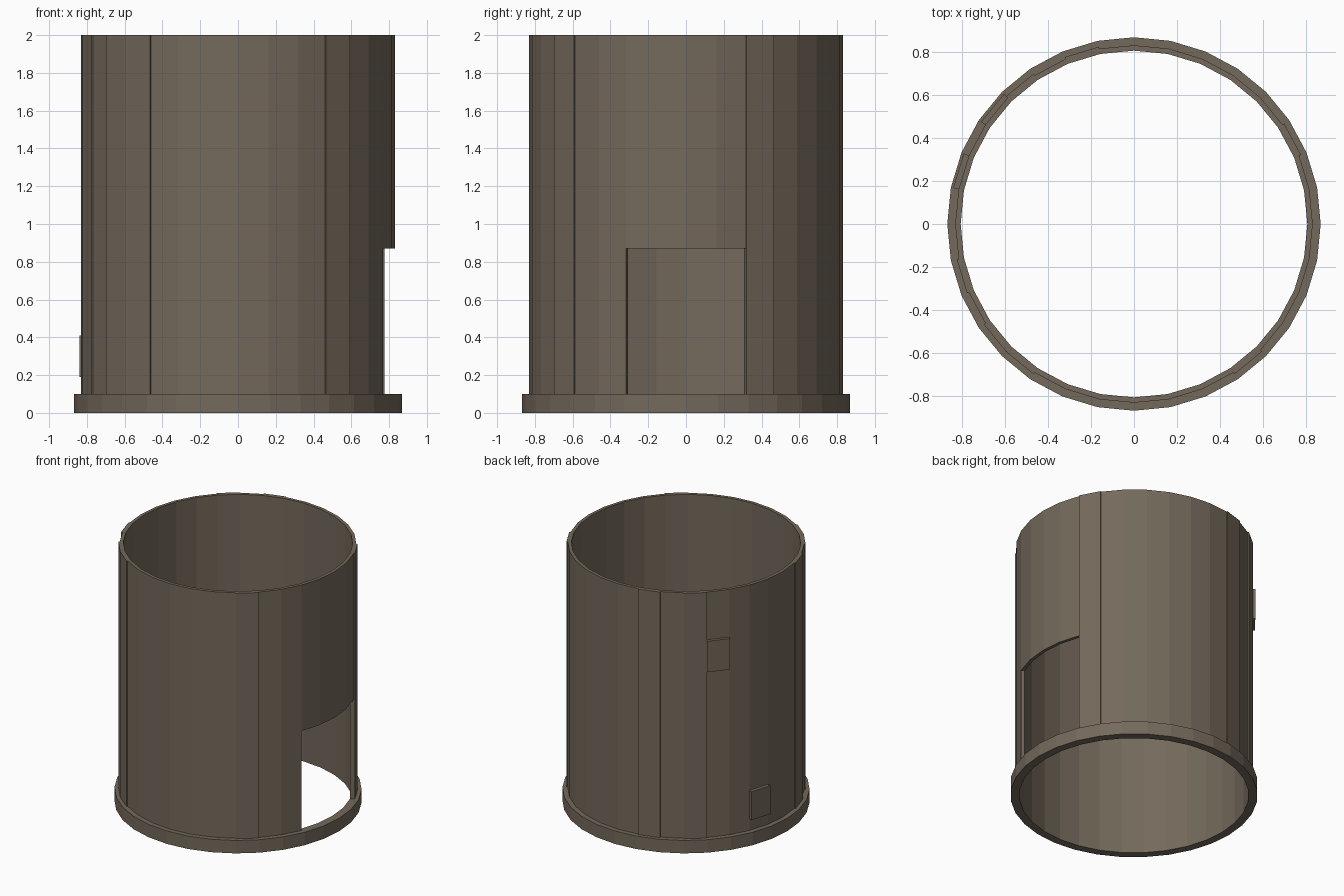
import bpy, bmesh, math

if "Cube" in bpy.data.objects:
    bpy.data.objects.remove(bpy.data.objects["Cube"])

SIDES = 32

brown = bpy.data.materials.new("weathered_brown")
brown.diffuse_color = (0.175, 0.142, 0.106, 1)
brown.use_nodes = True
brown.node_tree.nodes["Principled BSDF"].inputs["Base Color"].default_value = brown.diffuse_color


def ring_part(name, r0, r1, zs, keep):
    """Curved slab made of cells (segment i, storey k); keep(i, k) picks the solid ones."""
    bm = bmesh.new()
    cache = {}

    def v(i, k, r):
        key = (i % SIDES, k, r)
        if key not in cache:
            a = 2 * math.pi * key[0] / SIDES
            cache[key] = bm.verts.new((r * math.cos(a), r * math.sin(a), zs[k]))
        return cache[key]

    cells = {(i, k) for i in range(SIDES) for k in range(len(zs) - 1) if keep(i, k)}
    for i, k in sorted(cells):
        j, m = i + 1, k + 1
        bm.faces.new((v(i, k, r1), v(j, k, r1), v(j, m, r1), v(i, m, r1)))
        bm.faces.new((v(j, k, r0), v(i, k, r0), v(i, m, r0), v(j, m, r0)))
        if (i, m) not in cells:
            bm.faces.new((v(i, m, r1), v(j, m, r1), v(j, m, r0), v(i, m, r0)))
        if (i, k - 1) not in cells:
            bm.faces.new((v(j, k, r1), v(i, k, r1), v(i, k, r0), v(j, k, r0)))
        if ((i - 1) % SIDES, k) not in cells:
            bm.faces.new((v(i, k, r0), v(i, k, r1), v(i, m, r1), v(i, m, r0)))
        if (j % SIDES, k) not in cells:
            bm.faces.new((v(j, k, r1), v(j, k, r0), v(j, m, r0), v(j, m, r1)))
    bmesh.ops.recalc_face_normals(bm, faces=bm.faces[:])
    me = bpy.data.meshes.new(name)
    bm.to_mesh(me)
    bm.free()
    me.materials.append(brown)
    ob = bpy.data.objects.new(name, me)
    bpy.context.collection.objects.link(ob)
    return ob


# Foot ring
ring_part("base_ring", 0.805, 0.867, [0, 0.1], lambda i, k: True)

# Thin wall with a doorway four segments wide on the right side
DOOR = {30, 31, 0, 1}
ring_part("wall", 0.805, 0.83, [0.1, 0.87, 2.0],
          lambda i, k: k == 1 or i not in DOOR)

# Raised full-height strips: first segment and width in segments
STRIPS = [(2, 1), (9, 1), (11, 1), (17, 1), (19, 2), (27, 1)]
for n, (start, width) in enumerate(STRIPS):
    ring_part(f"wall_strip_{n + 1}", 0.828, 0.839, [0.1, 2.0],
              lambda i, k: start <= i < start + width)

# Small raised plates on the back left
ring_part("upper_plate", 0.828, 0.854, [1.39, 1.63], lambda i, k: i == 12)
ring_part("lower_plate", 0.828, 0.856, [0.19, 0.41], lambda i, k: i == 14)
